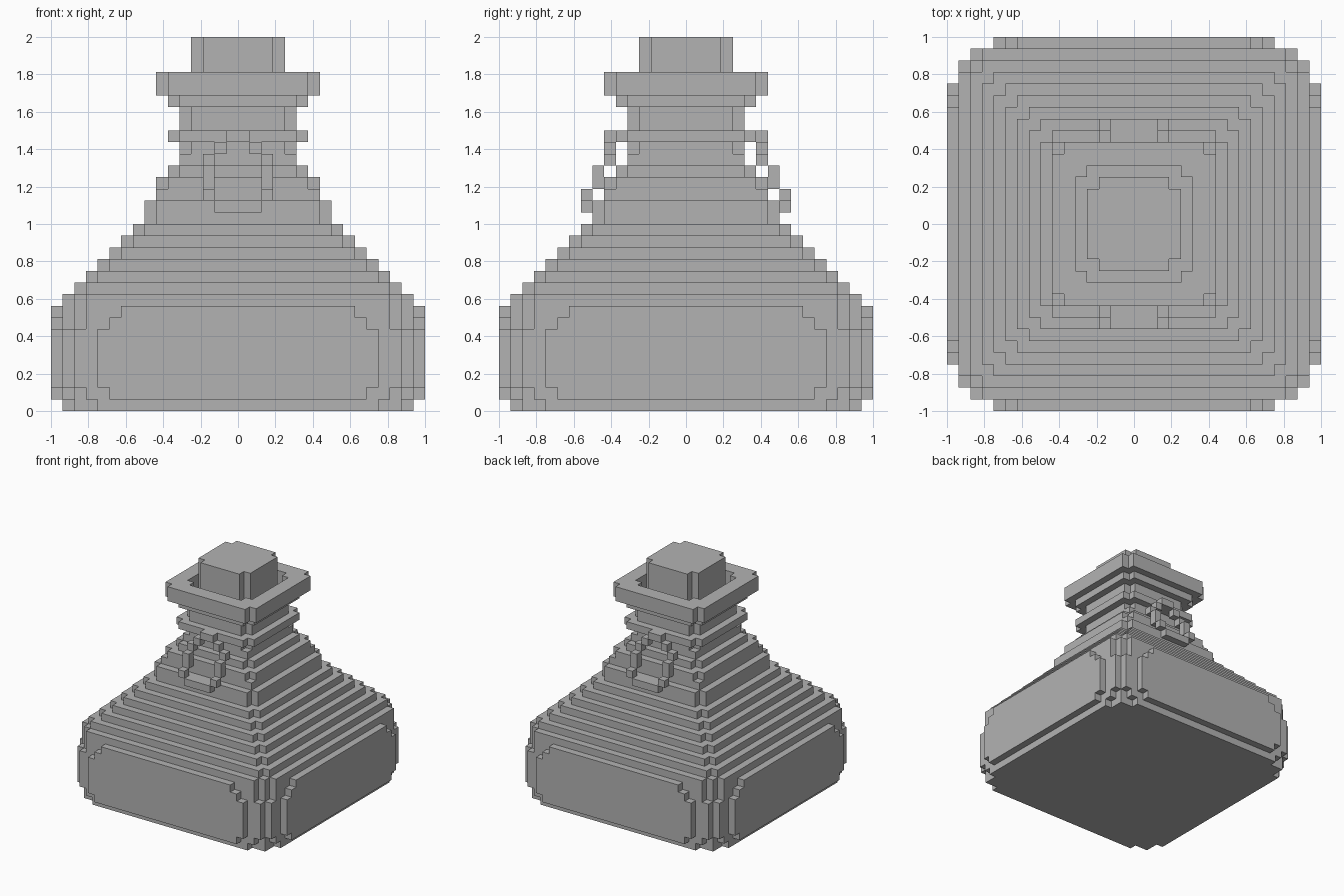
import bpy
import bmesh

if "Cube" in bpy.data.objects:
    bpy.data.objects.remove(bpy.data.objects["Cube"], do_unlink=True)

U = 1 / 16  # edge of one block

grey = bpy.data.materials.new("plain_grey")
grey.use_nodes = True
COLOUR = (0.45, 0.45, 0.45, 1)
grey.diffuse_color = COLOUR
grey.node_tree.nodes["Principled BSDF"].inputs["Base Color"].default_value = COLOUR


def outline(half, cuts=()):
    """Square whose corners are stepped: cuts[i] blocks removed from row i."""
    n = len(cuts)
    corner = [(half, half - n)]
    for i in reversed(range(n)):
        corner += [(half - cuts[i], half - i - 1), (half - cuts[i], half - i)]
    points = []
    for _ in range(4):
        points += corner
        corner = [(-y, x) for x, y in corner]
    return points


def add_slab(bm, points, z0, z1, hole=None):
    """Upright prism, optionally a ring with a matching inner outline."""
    def loop(pts, z):
        return [bm.verts.new((x * U, y * U, z * U)) for x, y in pts]

    def bridge(a, b):
        for i in range(len(a)):
            j = (i + 1) % len(a)
            bm.faces.new((a[i], a[j], b[j], b[i]))

    low, high = loop(points, z0), loop(points, z1)
    bridge(low, high)
    if hole:
        in_low, in_high = loop(hole, z0), loop(hole, z1)
        bridge(high, in_high)
        bridge(in_high, in_low)
        bridge(in_low, low)
    else:
        bm.faces.new(high)
        bm.faces.new(low[::-1])


def add_box(bm, x0, x1, y0, y1, z0, z1):
    add_slab(bm, [(x0, y0), (x1, y0), (x1, y1), (x0, y1)], z0, z1)


def finish(name, bm):
    bmesh.ops.recalc_face_normals(bm, faces=bm.faces)
    mesh = bpy.data.meshes.new(name)
    bm.to_mesh(mesh)
    bm.free()
    mesh.materials.append(grey)
    obj = bpy.data.objects.new(name, mesh)
    bpy.context.collection.objects.link(obj)
    return obj


def stack(name, layers):
    bm = bmesh.new()
    for z0, z1, half, cuts in layers:
        add_slab(bm, outline(half, cuts), z0, z1)
    return finish(name, bm)


NOTCH = (1,)
ROUNDED = (5, 3, 2, 1, 1)

# Wide rounded belly of the flask
stack("flask_belly", [
    (0, 1, 15, (3, 1, 1)),
    (1, 2, 16, ROUNDED),
    (2, 7, 16, (4, 2, 1, 1)),
    (7, 8, 16, ROUNDED),
    (8, 9, 16, (6, 3, 2, 1, 1, 1)),
    (9, 10, 15, (2, 1)),
])

# Stepped shoulders narrowing by one block per layer
shoulders = [(z, z + 1, 24 - z, NOTCH) for z in range(10, 16)]
shoulders += [(16, 18, 8, NOTCH), (18, 19, 7, ()), (19, 20, 7, NOTCH), (20, 21, 6, NOTCH)]
stack("flask_shoulders", shoulders)

# Neck and the cord tied around it
stack("flask_neck", [(21, 22, 5, ()), (22, 26, 5, NOTCH)])
stack("neck_cord", [(23, 24, 6, NOTCH)])

# Hollow rim
rim = bmesh.new()
opening = outline(5, NOTCH)
add_slab(rim, outline(6, NOTCH), 26, 27, opening)
add_slab(rim, outline(7, NOTCH), 27, 29, opening)
finish("flask_rim", rim)

# Stopper standing in the opening
stack("stopper", [(25, 32, 4, NOTCH)])

# Hanging loops that lean outward, front and back
for name, side in (("front_loop", -1), ("back_loop", 1)):
    bm = bmesh.new()

    def block(x0, x1, depth, z0, z1):
        ys = sorted((side * depth, side * (depth + 1)))
        add_box(bm, x0, x1, *ys, z0, z1)

    block(-1, 1, 6, 23, 24)
    block(-2, 2, 8, 17, 18)
    for x in (-1, 1):
        block(*sorted((x, 2 * x)), 6, 22, 23)
        for depth, z0, z1 in ((6, 21, 22), (7, 19, 21), (8, 18, 19)):
            block(*sorted((2 * x, 3 * x)), depth, z0, z1)
    finish(name, bm)
